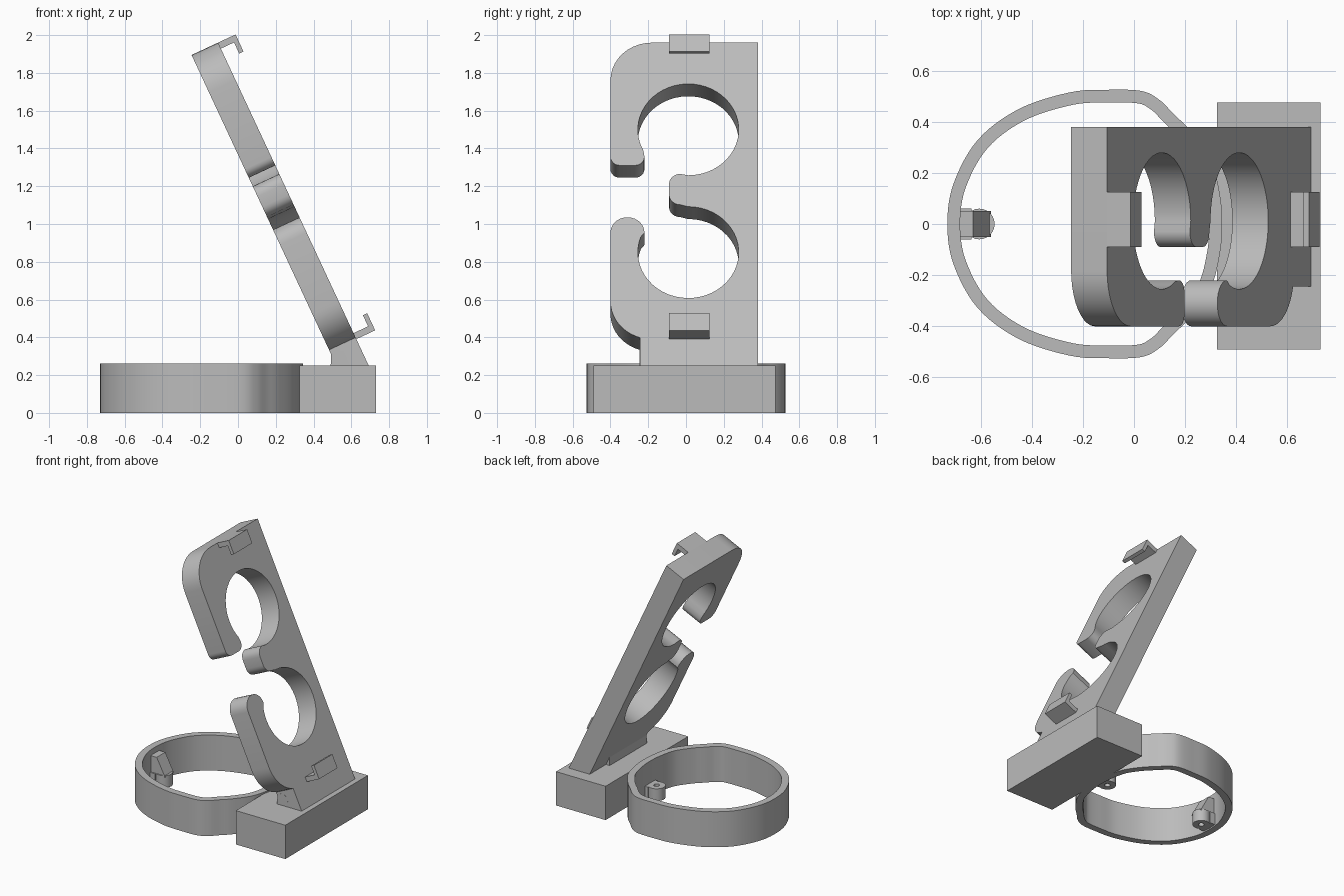
import bpy, bmesh
from math import sin, cos, radians
from mathutils import Vector, Matrix

cube = bpy.data.objects.get("Cube")
if cube:
    bpy.data.objects.remove(cube, do_unlink=True)

grey = bpy.data.materials.new("plain grey")
grey.use_nodes = True
grey.diffuse_color = (0.5, 0.5, 0.5, 1)
grey.node_tree.nodes["Principled BSDF"].inputs["Base Color"].default_value = (0.5, 0.5, 0.5, 1)

# Leaning frame: local x = out of the front face, y = across, z = up the slope
LEAN = Matrix.Translation((0.692, 0, 0.25)) @ Matrix.Rotation(radians(-25), 4, 'Y')


def finish(name, bm, matrix=Matrix()):
    bmesh.ops.recalc_face_normals(bm, faces=bm.faces)
    bm.transform(matrix)
    mesh = bpy.data.meshes.new(name)
    bm.to_mesh(mesh)
    bm.free()
    mesh.materials.append(grey)
    obj = bpy.data.objects.new(name, mesh)
    bpy.context.collection.objects.link(obj)
    bpy.ops.object.select_all(action='DESELECT')
    obj.select_set(True)
    bpy.context.view_layer.objects.active = obj
    bpy.ops.object.shade_smooth_by_angle(angle=radians(30))
    return obj


def prism(name, points, move, matrix=Matrix()):
    """Extrude a flat outline of 3D points along a vector."""
    bm = bmesh.new()
    face = bm.faces.new([bm.verts.new(p) for p in points])
    new = bmesh.ops.extrude_face_region(bm, geom=[face], use_keep_orig=True)["geom"]
    verts = [g for g in new if isinstance(g, bmesh.types.BMVert)]
    bmesh.ops.translate(bm, verts=verts, vec=move)
    return finish(name, bm, matrix)


def tube(name, outer, inner, z0, z1):
    """Closed wall between two loops with the same number of points."""
    bm = bmesh.new()
    loops = [[bm.verts.new((x, y, z)) for x, y in loop]
             for loop, z in ((outer, z0), (outer, z1), (inner, z1), (inner, z0))]
    n = len(outer)
    for k in range(4):
        a, b = loops[k], loops[(k + 1) % 4]
        for i in range(n):
            j = (i + 1) % n
            bm.faces.new((a[i], a[j], b[j], b[i]))
    return finish(name, bm)


def arc(cx, cy, r, a0, a1, n=10):
    angles = [radians(a0 + (a1 - a0) * i / n) for i in range(n + 1)]
    return [(cx + r * cos(a), cy + r * sin(a)) for a in angles]


def smooth_loop(pts, steps=6):
    """Closed Catmull-Rom curve through the points."""
    out, n = [], len(pts)
    for i in range(n):
        a, b, c, d = (Vector(pts[(i + k) % n]) for k in (-1, 0, 1, 2))
        for s in range(steps):
            t = s / steps
            out.append(0.5 * (2 * b + (c - a) * t + (2 * a - 5 * b + 4 * c - d) * t ** 2
                              + (3 * b - a - 3 * c + d) * t ** 3))
    return out


def inset(loop, dist):
    out = []
    for i, p in enumerate(loop):
        d = (loop[(i + 1) % len(loop)] - loop[i - 1]).normalized()
        out.append(p + Vector((d.y, -d.x)) * dist)
    return out


# Base block
prism("base_block", [(0.325, -0.49, 0), (0.73, -0.49, 0), (0.73, 0.475, 0), (0.325, 0.475, 0)],
      (0, 0, 0.25))

# Leaning plate with two open round cut-outs, hooks and a middle finger
outline = [(-0.245, -0.06), (0.38, -0.06), (0.38, 1.887)]
outline += arc(-0.18, 1.667, 0.22, 90, 180)
outline += arc(-0.35, 1.22, 0.05, 180, 270, 6) + arc(-0.27, 1.22, 0.05, 270, 360, 6)
outline += [(-0.225, 1.255)]
outline += arc(0.012, 1.379, 0.267, 200, -90, 40)
outline += arc(-0.03, 1.06, 0.06, 90, 180, 6) + arc(-0.03, 1.0, 0.06, 180, 270, 6)
outline += arc(0.012, 0.662, 0.267, 90, -200, 40)
outline += arc(-0.31, 0.777, 0.09, 0, 180, 14)
outline += arc(-0.18, 0.375, 0.22, 180, 253)
prism("leaning_plate", [(0, y, s) for y, s in outline], (-0.155, 0, 0), LEAN)

# Wedge behind the foot of the plate
prism("foot_wedge", [(0.49, -0.245, 0.24), (0.6, -0.245, 0.24), (0.56, -0.245, 0.33), (0.495, -0.245, 0.335)],
      (0, 0.435, 0))

# Hooked clips at both ends of the plate
for name, edge, way, reach in (("lower_clip", 0.155, 1, 0.11), ("upper_clip", 1.887, -1, 0.102)):
    shape = [(-0.02, 0), (reach, 0), (reach, 0.1), (reach - 0.025, 0.1), (reach - 0.025, 0.035), (-0.02, 0.035)]
    prism(name, [(x, -0.09, edge + way * s) for x, s in shape], (0, 0.215, 0), LEAN)

# Ring holder, mirrored across its length
half = [(-0.705, 0.16), (-0.61, 0.33), (-0.45, 0.45), (-0.25, 0.515), (-0.1, 0.525), (0.03, 0.52),
        (0.1, 0.485), (0.155, 0.43), (0.22, 0.365), (0.3, 0.25), (0.335, 0.12)]
path = [(-0.73, 0)] + half + [(0.345, 0)] + [(x, -y) for x, y in reversed(half)]
outer = smooth_loop(path)
tube("ring_wall", outer, inset(outer, 0.05), 0, 0.262)

# Screw bosses inside the ring
for name, x in (("far_boss", -0.605), ("near_boss", 0.24)):
    tube(name, arc(x, 0, 0.06, 0, 345, 23), arc(x, 0, 0.02, 0, 345, 23), 0.01, 0.1)
    side = -1 if x < 0 else 1
    prism(name + "_web", [(x + side * 0.03, -0.06, 0.01), (x + side * 0.08, -0.06, 0.01),
                          (x + side * 0.08, 0.06, 0.01), (x + side * 0.03, 0.06, 0.01)], (0, 0, 0.09))

# Sloped rib above the far boss
prism("boss_rib", [(-0.69, -0.05, 0.09), (-0.56, -0.05, 0.09), (-0.63, -0.05, 0.22), (-0.69, -0.05, 0.22)],
      (0, 0.1, 0))
